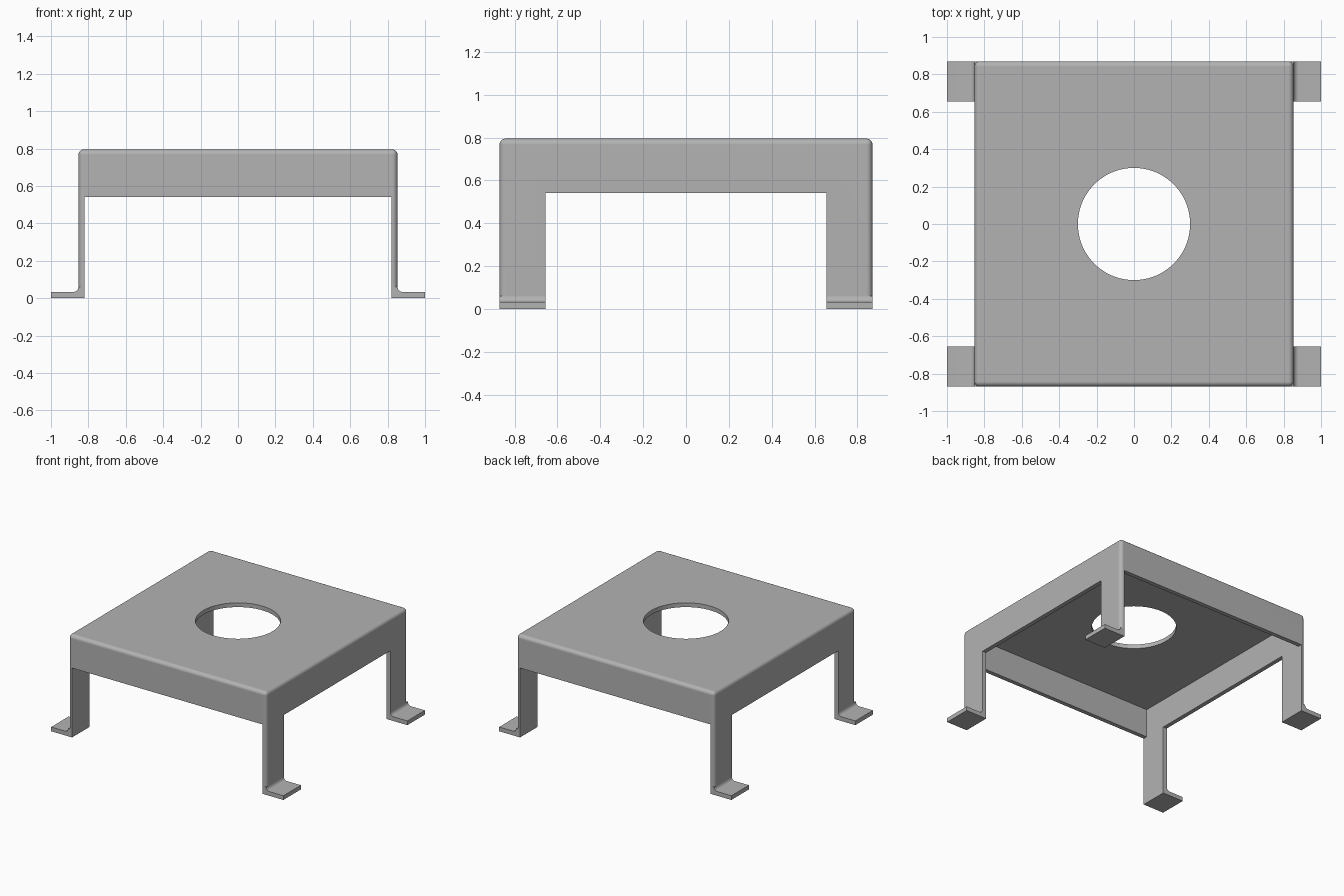
import bpy, bmesh, math
from mathutils import Matrix, Vector

cube = bpy.data.objects.get("Cube")
if cube:
    bpy.data.objects.remove(cube, do_unlink=True)

# Main dimensions
HX, HY, TOP = 0.853, 0.87, 0.795     # outer half sizes and height
T = 0.033                            # sheet thickness
R = 0.028                            # bend radius
SKIRT = 0.54                         # lower edge of the skirt
LEG_Y = 0.655                        # inner edge of the legs
FOOT_TOP = T + R                     # where leg meets foot bend

steel = bpy.data.materials.new("plain grey metal")
steel.use_nodes = True
grey = (0.45, 0.45, 0.45, 1)
steel.diffuse_color = grey
steel.node_tree.nodes["Principled BSDF"].inputs["Base Color"].default_value = grey


def make_object(name, bm):
    bmesh.ops.recalc_face_normals(bm, faces=bm.faces)
    mesh = bpy.data.meshes.new(name)
    bm.to_mesh(mesh)
    bm.free()
    mesh.materials.append(steel)
    obj = bpy.data.objects.new(name, mesh)
    bpy.context.collection.objects.link(obj)
    return obj


def box(hx, hy, z0, z1):
    bm = bmesh.new()
    place = Matrix.Translation((0, 0, (z0 + z1) / 2)) @ Matrix.Diagonal((2 * hx, 2 * hy, z1 - z0, 1))
    bmesh.ops.create_cube(bm, size=1, matrix=place)
    return bm


def activate(obj):
    bpy.ops.object.select_all(action='DESELECT')
    obj.select_set(True)
    bpy.context.view_layer.objects.active = obj


def cut(obj, bm):
    cutter = make_object("cutter", bm)
    cutter.hide_render = True
    mod = obj.modifiers.new("cut", 'BOOLEAN')
    mod.operation, mod.solver, mod.object = 'DIFFERENCE', 'EXACT', cutter
    activate(obj)
    bpy.ops.object.modifier_apply(modifier=mod.name)
    bpy.data.objects.remove(cutter, do_unlink=True)


def smooth(obj):
    activate(obj)
    bpy.ops.object.shade_smooth_by_angle(angle=math.radians(30))
    mod = obj.modifiers.new("flat panels", 'WEIGHTED_NORMAL')
    mod.keep_sharp = True


# Folded sheet: rounded block, hollowed out
bm = box(HX, HY, FOOT_TOP, TOP)
edges = [e for e in bm.edges if max(v.co.z for v in e.verts) > TOP - 0.01]
bmesh.ops.bevel(bm, geom=edges, offset=R, segments=5, profile=0.5, affect='EDGES')
body = make_object("top_and_legs", bm)
cut(body, box(HX - T, HY - T, -1, TOP - T))

# Openings between the legs
cut(body, box(HX - T, 2, -1, SKIRT))
cut(body, box(2, LEG_Y, -1, SKIRT))

# Round hole in the top
bm = bmesh.new()
bmesh.ops.create_cone(bm, cap_ends=True, segments=96, radius1=0.3, radius2=0.3,
                      depth=0.4, matrix=Matrix.Translation((0, 0, TOP)))
cut(body, bm)
smooth(body)

# Feet bent outward, with a rounded inner corner
profile = [(HX - T, 0), (1, 0), (1, T)]
for i in range(7):
    a = math.radians(270 - 15 * i)
    profile.append((HX + R + R * math.cos(a), FOOT_TOP + R * math.sin(a)))
profile.append((HX - T, FOOT_TOP))

for sx, side in ((1, "left"), (-1, "right")):
    for sy, end in ((-1, "front"), (1, "back")):
        bm = bmesh.new()
        face = bm.faces.new([bm.verts.new((sx * x, sy * LEG_Y, z)) for x, z in profile])
        ext = bmesh.ops.extrude_face_region(bm, geom=[face])
        verts = [g for g in ext["geom"] if isinstance(g, bmesh.types.BMVert)]
        bmesh.ops.translate(bm, vec=Vector((0, sy * (HY - LEG_Y), 0)), verts=verts)
        smooth(make_object(f"{end}_{side}_foot", bm))
